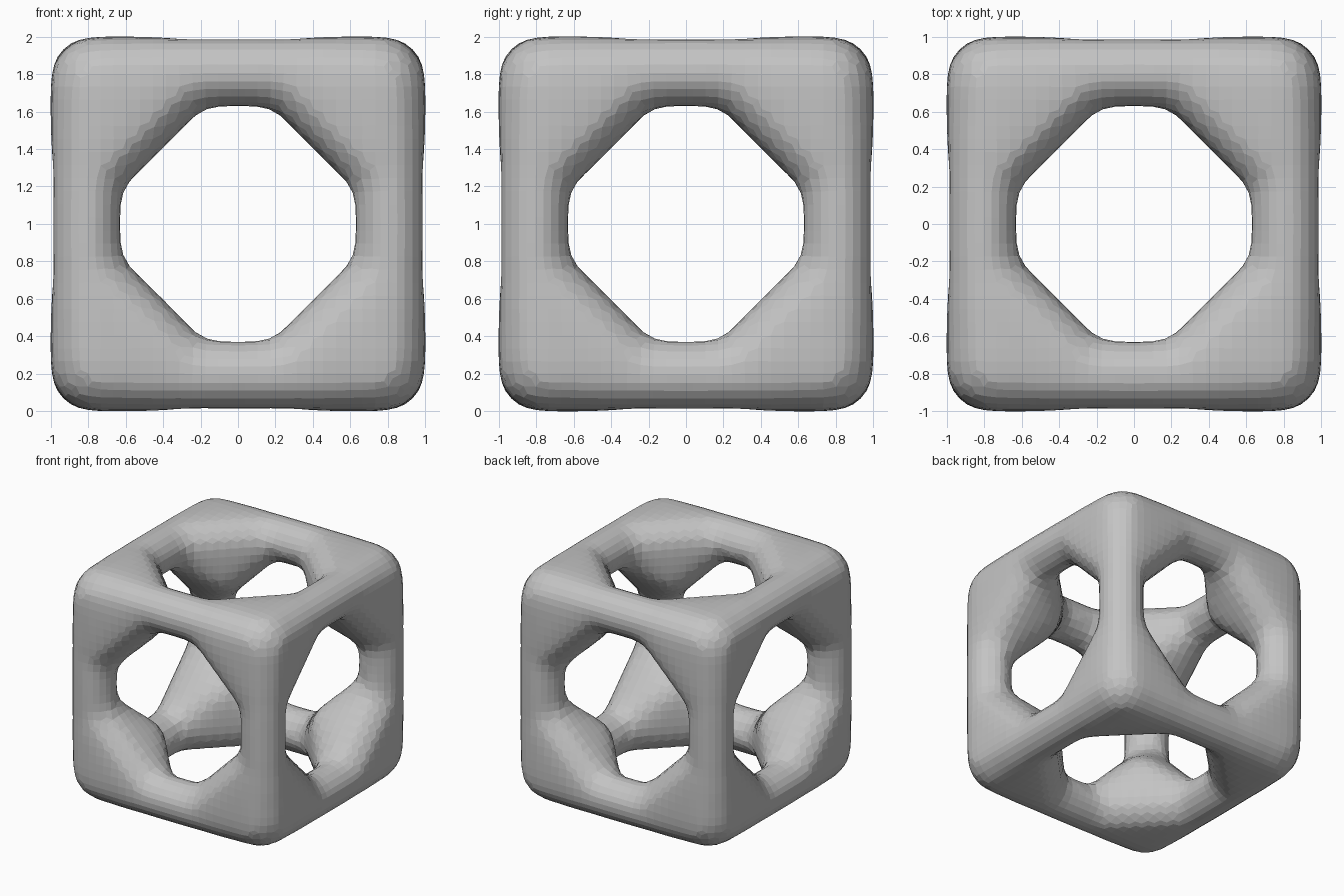
import bpy
import bmesh
from itertools import product
from mathutils import Matrix, Vector

if "Cube" in bpy.data.objects:
    bpy.data.objects.remove(bpy.data.objects["Cube"], do_unlink=True)

BAR_RADIUS = 0.185   # thickness of the bars
BAR_CENTRE = 0.809   # distance of each bar's axis from the middle
BAR_HALF = 0.5       # half the length of a bar, ending inside the braces
ROUND = 0.225        # rounding of the corner braces
CORNER = 0.777       # outer points of a brace
CUT = 0.03           # blunting of the outermost corner
REACH = 0.342        # where a brace starts along a bar
TIP = 0.562          # inner point of a brace

mat = bpy.data.materials.new("plain grey")
mat.use_nodes = True
grey = (0.55, 0.55, 0.55, 1)
mat.diffuse_color = grey
mat.node_tree.nodes["Principled BSDF"].inputs["Base Color"].default_value = grey

# Points of a ball, used to round the corner braces
ball_mesh = bmesh.new()
bmesh.ops.create_icosphere(ball_mesh, subdivisions=3, radius=ROUND)
ball = [v.co.copy() for v in ball_mesh.verts]
ball_mesh.free()

bm = bmesh.new()


def add_bar(axis, a, b):
    """Round bar along one edge of the cube."""
    centre = [a * BAR_CENTRE, b * BAR_CENTRE]
    centre.insert(axis, 0)
    direction = Vector([float(i == axis) for i in range(3)])
    turn = Vector((0, 0, 1)).rotation_difference(direction).to_matrix().to_4x4()
    bmesh.ops.create_cone(
        bm, cap_ends=True, segments=24, radius1=BAR_RADIUS, radius2=BAR_RADIUS,
        depth=2 * BAR_HALF, matrix=Matrix.Translation(centre) @ turn)


def add_brace(signs):
    """Rounded solid that fills the meeting of three bars."""
    points = [[TIP] * 3]
    for axis in range(3):
        for along in (REACH, CORNER - CUT):
            point = [CORNER] * 3
            point[axis] = along
            points.append(point)
    verts = [bm.verts.new(Vector([x * s for x, s in zip(p, signs)]) + offset)
             for p in points for offset in ball]
    hull = bmesh.ops.convex_hull(bm, input=verts)
    inside = [g for g in hull["geom_interior"] if isinstance(g, bmesh.types.BMVert)]
    bmesh.ops.delete(bm, geom=inside, context='VERTS')


# Twelve bars and eight corner braces
for axis in range(3):
    for a, b in product((-1, 1), repeat=2):
        add_bar(axis, a, b)
for signs in product((-1, 1), repeat=3):
    add_brace(signs)
bmesh.ops.recalc_face_normals(bm, faces=bm.faces)

mesh = bpy.data.meshes.new("cube_frame")
bm.to_mesh(mesh)
bm.free()
mesh.materials.append(mat)
frame = bpy.data.objects.new("cube_frame", mesh)
frame.location.z = 1
bpy.context.collection.objects.link(frame)

# Fuse the parts into one faceted skin and soften the joints
remesh = frame.modifiers.new("fuse", 'REMESH')
remesh.mode = 'VOXEL'
remesh.voxel_size = 0.07
smooth = frame.modifiers.new("soften", 'SMOOTH')
smooth.factor = 0.5
smooth.iterations = 5
